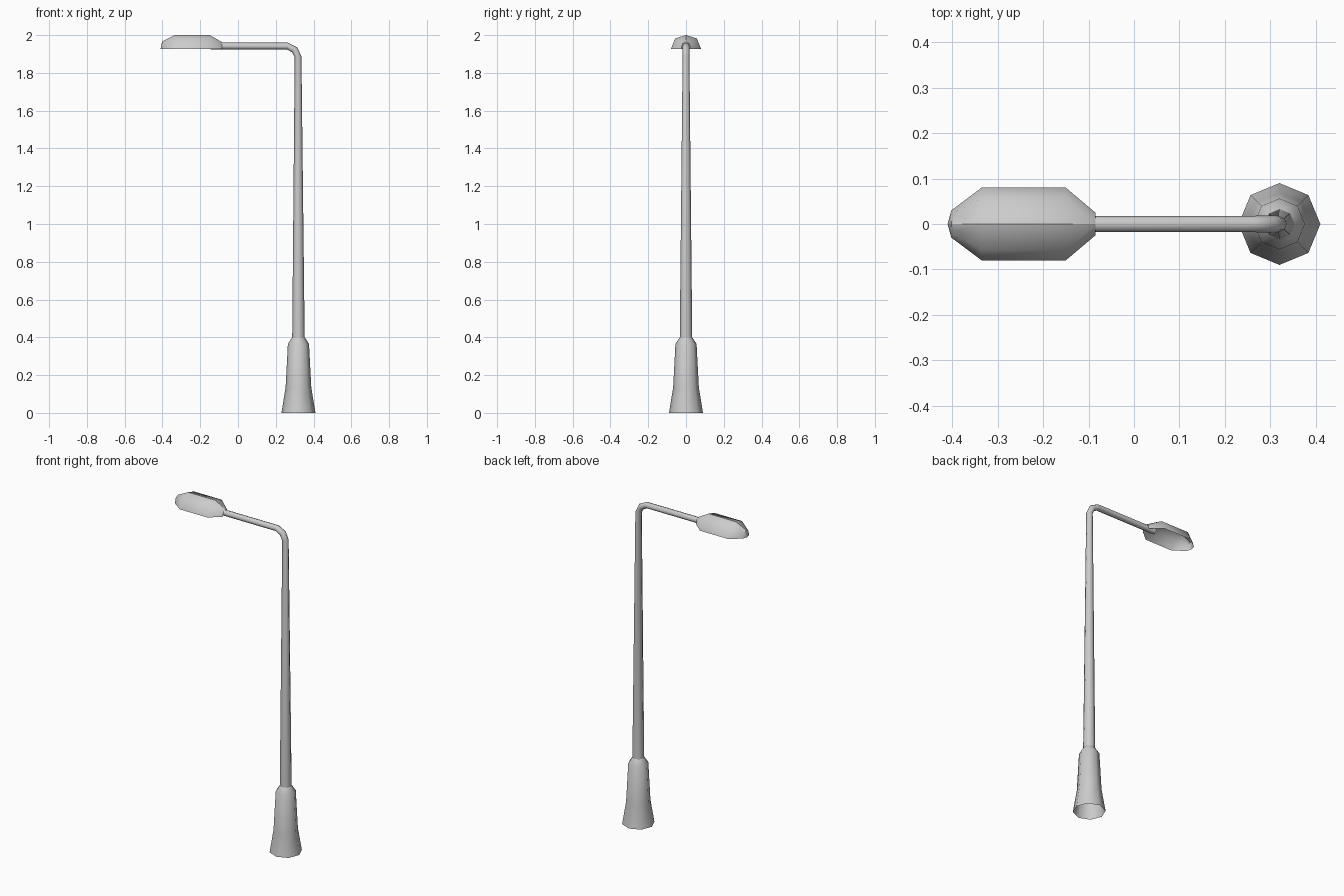
import bpy, bmesh, math
from mathutils import Vector

if "Cube" in bpy.data.objects:
    bpy.data.objects.remove(bpy.data.objects["Cube"])


def finish(bm, name, angle):
    bmesh.ops.recalc_face_normals(bm, faces=bm.faces)
    me = bpy.data.meshes.new(name)
    bm.to_mesh(me)
    bm.free()
    ob = bpy.data.objects.new(name, me)
    bpy.context.collection.objects.link(ob)
    bpy.ops.object.select_all(action='DESELECT')
    ob.select_set(True)
    bpy.context.view_layer.objects.active = ob
    bpy.ops.object.shade_smooth_by_angle(angle=math.radians(angle))
    return ob


def bridge(bm, a, b, closed):
    n = len(a)
    for i in range(n if closed else n - 1):
        j = (i + 1) % n
        bm.faces.new((a[i], a[j], b[j], b[i]))


def tube(name, stations, sides=8):
    """Sweep a ring through (x, z, radius, tilt in degrees) in the xz plane."""
    bm = bmesh.new()
    rings = []
    for x, z, r, tilt in stations:
        t = math.radians(tilt)
        u = Vector((math.cos(t), 0, math.sin(t)))
        v = Vector((0, 1, 0))
        rings.append([bm.verts.new(Vector((x, 0, z))
                      + u * r * math.cos(math.tau * i / sides)
                      + v * r * math.sin(math.tau * i / sides)) for i in range(sides)])
    for a, b in zip(rings, rings[1:]):
        bridge(bm, a, b, True)
    return bm, rings


# Flared base sleeve, open underneath
bm, _ = tube("base", [(0.32, 0, 0.09, 0), (0.32, 0.135, 0.068, 0),
                      (0.32, 0.365, 0.056, 0), (0.32, 0.40, 0.033, 0)])
finish(bm, "base", 50)

# Tapered post bending over into the horizontal arm
bm, rings = tube("post", [(0.32, 0.40, 0.033, 0), (0.318, 1.885, 0.018, 8),
                          (0.30, 1.922, 0.019, 45), (0.262, 1.942, 0.018, 82),
                          (-0.145, 1.942, 0.018, 90)])
bm.faces.new(rings[-1])
finish(bm, "post_and_arm", 50)

# Lamp hood: half shell, open underneath, mirrored with a crisp ridge
bm = bmesh.new()
floor = 1.927
sections = [(-0.402, 0.03, 0.040), (-0.335, 0.08, 0.073),
            (-0.15, 0.08, 0.073), (-0.085, 0.025, 0.036)]
rows = []
for x, w, h in sections:
    rows.append([bm.verts.new((x, y * w, floor + z * h))
                 for y, z in ((1, 0), (0.72, 0.76), (0, 1))])
for a, b in zip(rows, rows[1:]):
    bridge(bm, a, b, False)
tip = bm.verts.new((-0.41, 0, floor))
for a, b in zip(rows[0], rows[0][1:]):
    bm.faces.new((a, b, tip))
bmesh.ops.recalc_face_normals(bm, faces=bm.faces)
if sum(f.normal.z * f.calc_area() for f in bm.faces) < 0:
    bmesh.ops.reverse_faces(bm, faces=bm.faces)
hood = finish(bm, "lamp_hood", 50)
mir = hood.modifiers.new("mirror", 'MIRROR')
mir.use_axis = (False, True, False)
mir.use_mirror_merge = False
